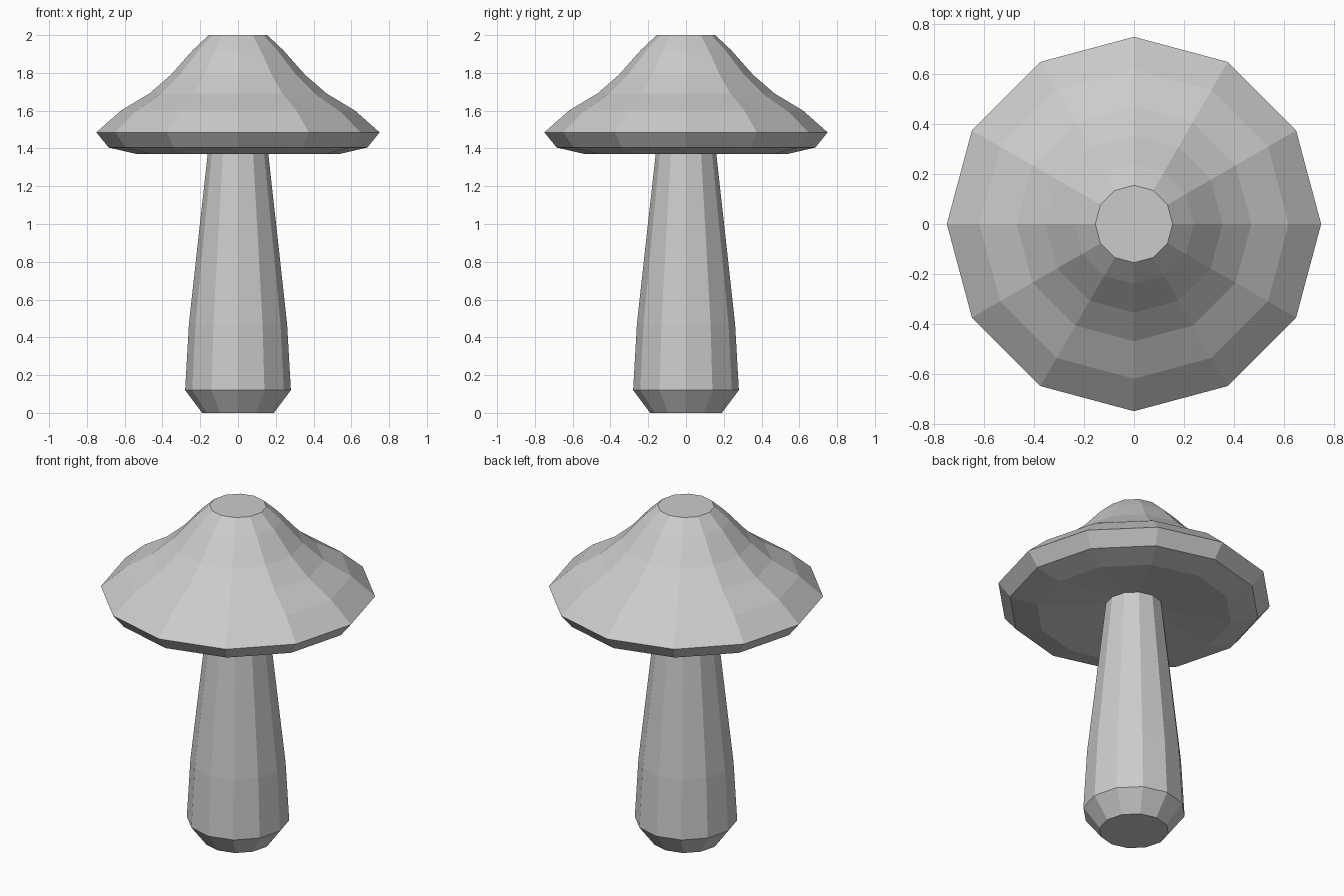
import bpy, bmesh
from math import cos, sin, tau

if "Cube" in bpy.data.objects:
    bpy.data.objects.remove(bpy.data.objects["Cube"])

SIDES = 12


def lathe(name, profile):
    """Revolve (radius, height) points from bottom to top and close both ends."""
    bm = bmesh.new()
    rings = [[bm.verts.new((r * cos(tau * i / SIDES), r * sin(tau * i / SIDES), z))
              for i in range(SIDES)] for r, z in profile]
    for low, high in zip(rings, rings[1:]):
        for i in range(SIDES):
            j = (i + 1) % SIDES
            bm.faces.new((low[i], low[j], high[j], high[i]))
    bm.faces.new(rings[0][::-1])
    bm.faces.new(rings[-1])
    bmesh.ops.recalc_face_normals(bm, faces=bm.faces)
    mesh = bpy.data.meshes.new(name)
    bm.to_mesh(mesh)
    bm.free()
    obj = bpy.data.objects.new(name, mesh)
    bpy.context.collection.objects.link(obj)
    return obj


# Tapered stem with a chamfered foot
lathe("stem", [(0.19, 0), (0.28, 0.12), (0.26, 0.47), (0.205, 0.97), (0.155, 1.42)])

# Flared cap: shallow hollow underside, rim, concave slope, flat top
lathe("cap", [(0.15, 1.415), (0.535, 1.37), (0.685, 1.405), (0.75, 1.485),
              (0.62, 1.60), (0.47, 1.69), (0.355, 1.79), (0.24, 1.92), (0.155, 2.0)])
